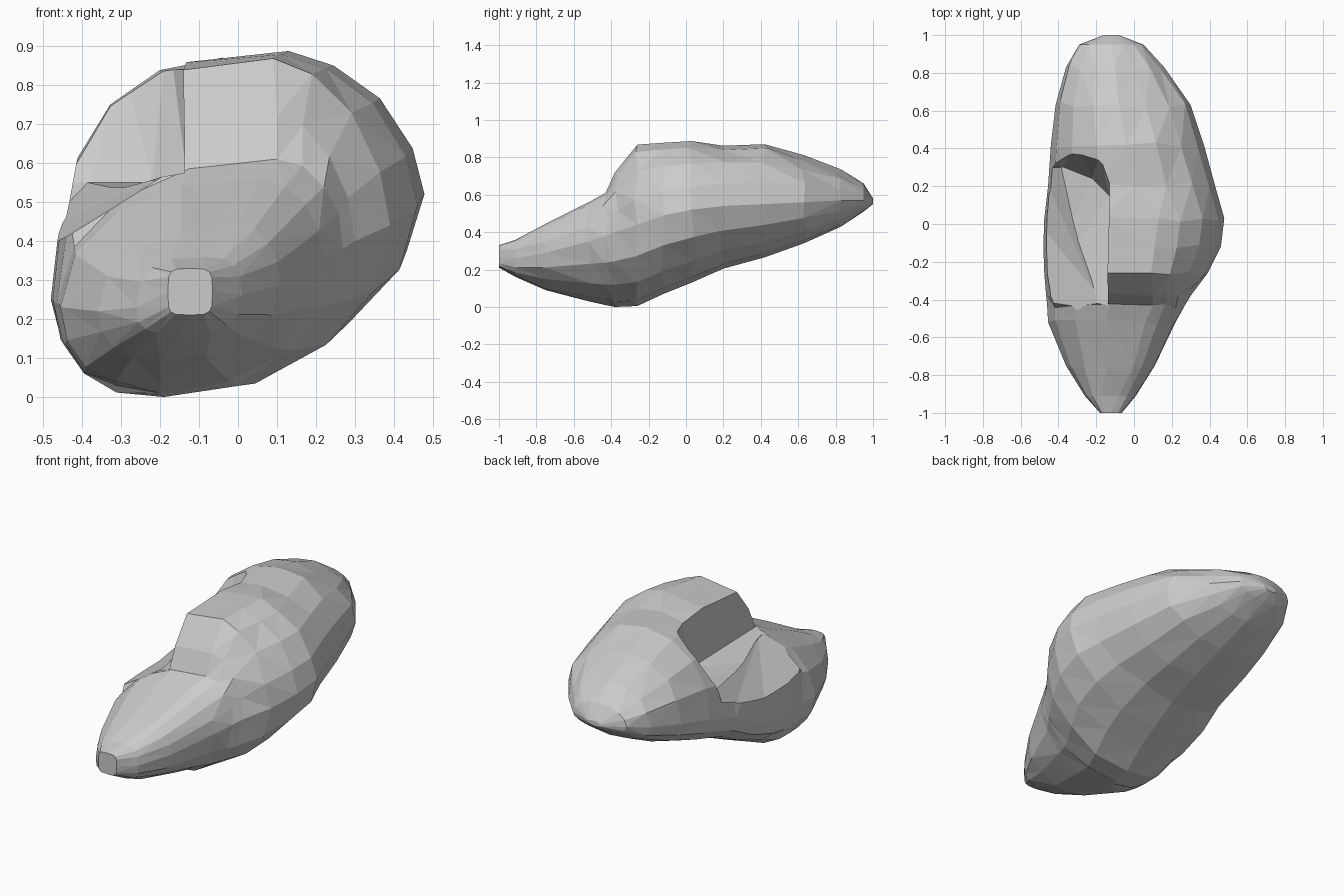
import bpy, bmesh, math, random

if "Cube" in bpy.data.objects:
    bpy.data.objects.remove(bpy.data.objects["Cube"])

random.seed(4)
STEPS = 4  # facets per quarter of a cross-section

# Cross-sections along y: y, left (x, z), right (x, z), top (x, z), bottom (x, z)
SECTIONS = [
    (-1.00, (-.18, .27), (-.065, .27), (-.12, .33), (-.12, .21)),
    (-.91, (-.26, .23), (.01, .26), (-.08, .36), (-.15, .16)),
    (-.75, (-.36, .22), (.11, .29), (.00, .445), (-.20, .09)),
    (-.52, (-.455, .23), (.22, .35), (.06, .56), (-.20, .03)),
    (-.43, (-.46, .24), (.27, .38), (.10, .61), (-.20, .01)),
    (-.38, (-.465, .24), (.30, .40), (.10, .72), (-.19, .00)),
    (-.26, (-.475, .25), (.39, .44), (.09, .868), (-.17, .005)),
    (-.12, (-.48, .25), (.46, .49), (.11, .878), (-.14, .07)),
    (.03, (-.475, .29), (.478, .52), (.13, .887), (-.12, .13)),
    (.20, (-.455, .38), (.43, .54), (.01, .862), (-.10, .205)),
    (.42, (-.44, .45), (.37, .55), (-.04, .87), (-.08, .265)),
    (.63, (-.415, .50), (.30, .56), (-.08, .812), (-.08, .34)),
    (.83, (-.36, .54), (.16, .57), (-.10, .735), (-.10, .43)),
    (.95, (-.29, .57), (.05, .57), (-.12, .66), (-.12, .51)),
    (1.00, (-.16, .56), (-.08, .57), (-.12, .58), (-.12, .55)),
]


def make_object(name, bm):
    bmesh.ops.recalc_face_normals(bm, faces=bm.faces)
    mesh = bpy.data.meshes.new(name)
    bm.to_mesh(mesh)
    bm.free()
    obj = bpy.data.objects.new(name, mesh)
    bpy.context.collection.objects.link(obj)
    return obj


def ring(y, left, right, top, bottom):
    """Lopsided oval: four elliptical quarters through the extreme points."""
    points = []
    block = -.4 < y < .1  # flat-topped raised block with chamfered right side
    quarters = ((right, top, 0, 1.15 if block else 1.0), (left, top, 1, .75 if block else .95),
                (left, bottom, 0, .85), (right, bottom, 1, 1.0))
    for side, pole, flip, e in quarters:
        if y < -.8:
            e *= .5 if y < -.95 else .75  # squarer toward the blunt front tip
        for i in range(STEPS):
            a = (i / STEPS) * math.pi / 2
            if flip:
                a = math.pi / 2 - a
            c, s = max(0, math.cos(a)) ** e, max(0, math.sin(a)) ** e
            if c < 1e-6:
                c = 0
            jitter = random.uniform(-.02, .02) if i and abs(y) < .9 else 0
            points.append((pole[0] + (side[0] - pole[0]) * c,
                           y + jitter,
                           side[1] + (pole[1] - side[1]) * s + jitter * .3))
    return points


def carve(target, name, floor, roof):
    """Cut the convex hull of floor points and a flat roof outline away."""
    bm = bmesh.new()
    for p in floor + [(x, y, .95) for x, y in roof]:
        bm.verts.new(p)
    bmesh.ops.convex_hull(bm, input=bm.verts)
    cutter = make_object(name + "_cutter", bm)
    cutter.hide_render = True
    mod = target.modifiers.new(name, 'BOOLEAN')
    mod.operation = 'DIFFERENCE'
    mod.solver = 'EXACT'
    mod.object = cutter
    bpy.context.view_layer.objects.active = target
    bpy.ops.object.modifier_apply(modifier=mod.name)
    bpy.data.objects.remove(cutter)


# Boulder body: loft through the cross-sections
bm = bmesh.new()
rings = [[bm.verts.new(p) for p in ring(*s)] for s in SECTIONS]
for a, b in zip(rings, rings[1:]):
    for i in range(len(a)):
        j = (i + 1) % len(a)
        bm.faces.new((a[i], a[j], b[j], b[i]))
bm.faces.new(rings[0])
bm.faces.new(rings[-1])
bmesh.ops.triangulate(bm, faces=[f for f in bm.faces if len(f.verts) == 4])
boulder = make_object("boulder", bm)
boulder.select_set(True)

# Low shelf beside the raised block, with a sloping step at its back
carve(boulder, "ledge",
      [(-.14, -.6, .58), (-.13, .15, .555), (-.22, .24, .55), (-.37, .30, .55),
       (-.62, .32, .55), (-.62, -.6, .50)],
      [(-.155, -.6), (-.13, .24), (-.18, .38), (-.32, .46), (-.62, .44), (-.62, -.6)])

# Left flank falling away from the shelf
carve(boulder, "flank",
      [(-.17, -.58, .58), (-.21, -.35, .555), (-.30, -.13, .52), (-.38, .30, .555),
       (-.50, -.6, .37), (-.50, .0, .38), (-.50, .30, .43)],
      [(-.17, -.58), (-.38, .33), (-.62, .33), (-.62, -.58)])

# Rest the boulder on the ground
low = min(v.co.z for v in boulder.data.vertices)
for v in boulder.data.vertices:
    v.co.z -= low
